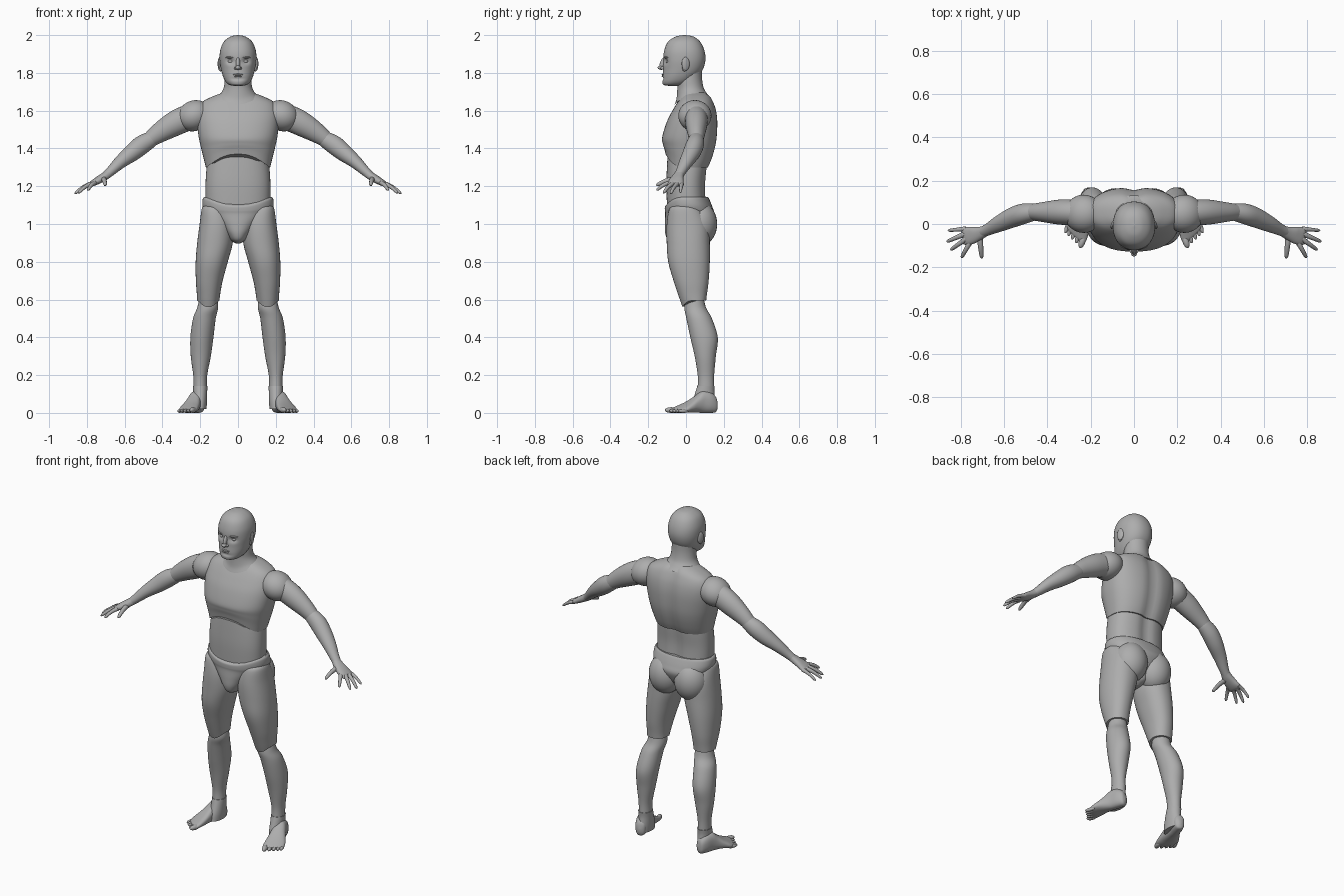
import bpy, bmesh, math
from mathutils import Vector, Matrix
from math import exp, sin, cos, pi

grey = bpy.data.materials.new("plain grey")
grey.diffuse_color = (0.42, 0.42, 0.42, 1)


def finish(name, bm, mirror):
    """Turn a bmesh into a smooth shaded part, mirrored across x if asked."""
    bmesh.ops.recalc_face_normals(bm, faces=bm.faces[:])
    me = bpy.data.meshes.new(name)
    bm.to_mesh(me)
    bm.free()
    me.shade_smooth()
    me.set_sharp_from_angle(angle=math.radians(45))
    me.materials.append(grey)
    ob = bpy.data.objects.new(name, me)
    bpy.context.collection.objects.link(ob)
    if mirror:
        mod = ob.modifiers.new("mirror", 'MIRROR')
        mod.use_mirror_merge = False
    return ob


def spline(rows, n=6):
    """Catmull-Rom resampling of rows of numbers."""
    out = []
    for i in range(len(rows) - 1):
        p0, p1, p2 = rows[max(i - 1, 0)], rows[i], rows[i + 1]
        p3 = rows[min(i + 2, len(rows) - 1)]
        for k in range(n):
            t = k / n
            out.append([0.5 * (2 * b + (c - a) * t + (2 * a - 5 * b + 4 * c - d) * t * t
                        + (3 * b - a - 3 * c + d) * t ** 3)
                        for a, b, c, d in zip(p0, p1, p2, p3)])
    out.append(list(rows[-1]))
    return out


def oval(sides, power):
    """Unit superellipse."""
    f = lambda c: math.copysign(abs(c) ** (2 / power), c)
    return [(f(cos(2 * pi * i / sides)), f(sin(2 * pi * i / sides))) for i in range(sides)]


def skin(name, loops, mirror):
    bm = bmesh.new()
    vs = [[bm.verts.new(p) for p in loop] for loop in loops]
    m = len(vs[0])
    for a, b in zip(vs, vs[1:]):
        for i in range(m):
            bm.faces.new((a[i], a[(i + 1) % m], b[(i + 1) % m], b[i]))
    bm.faces.new(vs[0])
    bm.faces.new(vs[-1])
    return finish(name, bm, mirror)


def column(name, rows, mirror=False, power=2.2, sides=40, tweak=None):
    """Upright loft; row = z, centre x, half width, front y, back y, front lift."""
    loops = []
    for z, cx, rx, y0, y1, lift in spline(rows):
        loop = []
        for c, s in oval(sides, power):
            p = Vector((cx + rx * c, (y0 + y1) / 2 + (y1 - y0) / 2 * s,
                        z + lift * max(0, -s) ** 3))
            loop.append(tweak(p) if tweak else p)
        loops.append(loop)
    return skin(name, loops, mirror)


def limb(name, rows, sides=28, n=6, power=2):
    """Loft along a path; row = x, y, z, half thickness, half width. Always mirrored."""
    rows = spline(rows, n)
    loops = []
    for i, r in enumerate(rows):
        t = (Vector(rows[min(i + 1, len(rows) - 1)][:3]) - Vector(rows[max(i - 1, 0)][:3])).normalized()
        h = t.cross(Vector((0, 0, 1))).normalized()
        u = h.cross(t)
        loops.append([Vector(r[:3]) + h * r[4] * c + u * r[3] * s for c, s in oval(sides, power)])
    return skin(name, loops, True)


def ball(name, loc, size, mirror=True, rot=None):
    bm = bmesh.new()
    m = Matrix.Translation(loc) @ (rot or Matrix()) @ Matrix.Diagonal((*size, 1))
    bmesh.ops.create_uvsphere(bm, u_segments=28, v_segments=18, radius=1, matrix=m)
    return finish(name, bm, mirror)


# Head with sunken eye sockets
def face(p):
    if p.y < -0.04:
        p.y += 0.016 * exp(-((abs(p.x) - 0.04) / 0.02) ** 2 - ((p.z - 1.862) / 0.014) ** 2)
        p.y += 0.006 * exp(-(p.x / 0.03) ** 2 - ((p.z - 1.768) / 0.008) ** 2)
    return p


column("head", [(2.0, 0, .004, -.012, -.004, 0), (1.992, 0, .04, -.055, .04, 0),
                (1.965, 0, .075, -.095, .075, 0), (1.92, 0, .094, -.115, .097, 0),
                (1.87, 0, .097, -.121, .103, 0), (1.82, 0, .09, -.121, .09, 0),
                (1.78, 0, .079, -.124, .06, 0), (1.75, 0, .063, -.125, .025, 0),
                (1.735, 0, .042, -.115, -.01, 0), (1.73, 0, .004, -.07, -.06, 0)],
       sides=64, tweak=face)
limb_tilt = Matrix.Rotation(math.radians(-18), 4, 'X')
ball("nose bridge", (0, -.122, 1.85), (.011, .016, .036), False, limb_tilt)
ball("nose tip", (0, -.134, 1.828), (.014, .016, .011), False)
ball("nostril", (.011, -.124, 1.825), (.009, .012, .008))
ball("eye", (.039, -.092, 1.861), (.015, .014, .011))
ball("brow", (.041, -.1, 1.882), (.027, .014, .006), True, Matrix.Rotation(math.radians(20), 4, 'Z'))
ball("upper lip", (0, -.119, 1.791), (.026, .01, .005), False)
ball("lower lip", (0, -.119, 1.782), (.022, .01, .005), False)
ball("ear", (.097, -.002, 1.848), (.009, .022, .036), True, Matrix.Rotation(math.radians(18), 4, 'Z'))
ball("ear lobe", (.093, -.008, 1.822), (.008, .012, .014))

# Neck with a collar that dips at the front
column("neck", [(1.84, 0, .068, -.03, .085, 0), (1.77, 0, .07, -.048, .085, 0),
                (1.72, 0, .076, -.046, .094, 0), (1.69, 0, .093, -.05, .112, -.025),
                (1.668, 0, .115, -.06, .132, -.035)], power=2)


# Chest with a groove along the spine, arched lower edge
def spine(p):
    if p.y > 0.04:
        p.y -= 0.014 * exp(-(p.x / 0.035) ** 2)
    return p


column("chest", [(1.30, 0, .170, -.108, .121, .07), (1.34, 0, .18, -.114, .138, .055),
                 (1.40, 0, .195, -.123, .156, .025), (1.46, 0, .208, -.126, .166, 0),
                 (1.54, 0, .217, -.102, .169, 0), (1.60, 0, .213, -.072, .162, 0),
                 (1.645, 0, .19, -.045, .147, 0), (1.675, 0, .135, -.025, .13, 0),
                 (1.695, 0, .08, -.01, .105, 0)], power=2.4, sides=64, tweak=spine)
column("abdomen", [(1.08, 0, .17, -.1, .11, 0), (1.2, 0, .172, -.104, .105, 0),
                   (1.3, 0, .166, -.101, .113, 0), (1.4, 0, .15, -.095, .12, 0)],
       power=2.4, sides=64, tweak=spine)

# Pelvis: waist band narrowing to the crotch, with buttocks behind
column("pelvis", [(1.143, 0, .178, -.106, .116, -.045), (1.13, 0, .187, -.112, .124, -.04),
                  (1.09, 0, .187, -.112, .14, -.02), (1.05, 0, .165, -.11, .15, 0),
                  (1.0, 0, .108, -.112, .13, 0), (.95, 0, .066, -.11, .1, 0),
                  (.915, 0, .04, -.095, .08, 0), (.898, 0, .012, -.06, .04, 0)], sides=56)
ball("buttock", (.085, .07, 1.0), (.098, .095, .118))

# Legs
column("thigh", [(1.097, .122, .055, -.06, .06, 0), (1.08, .122, .07, -.088, .08, 0),
                 (1.0, .115, .088, -.102, .12, 0), (.9, .122, .094, -.102, .126, 0),
                 (.8, .139, .085, -.094, .126, 0), (.7, .152, .071, -.066, .12, 0),
                 (.63, .156, .062, -.036, .111, -.02), (.595, .157, .059, -.018, .107, -.035)], True)
column("shin", [(.63, .157, .045, .005, .09, 0), (.56, .16, .055, -.008, .105, 0),
                (.5, .178, .06, .002, .137, 0), (.4, .191, .061, .023, .168, 0),
                (.3, .197, .053, .046, .158, 0), (.2, .2, .037, .062, .149, 0),
                (.14, .2, .035, .062, .149, 0)], True, power=2)

# Feet: a loft from heel to ball, then five toes
heel, ahead, side = Vector((.198, .165, 0)), Vector((.32, -.947, 0)), Vector((.947, .32, 0))


def sole(s, t, z):
    return heel + ahead * (s - .45 * t * min(1, s / .22) ** 2) + side * t + Vector((0, 0, z))


foot = []
for s, w, z0, z1 in spline([(0, .008, .025, .05), (.01, .026, .004, .085), (.04, .035, 0, .11),
                            (.085, .037, 0, .115), (.12, .042, .002, .09), (.16, .051, .002, .062),
                            (.2, .057, 0, .04), (.225, .053, .002, .027), (.235, .04, .006, .02)]):
    foot.append([sole(s, w * c, (z0 + z1) / 2 + (z1 - z0) / 2 * u) for c, u in oval(36, 2.4)])
skin("foot", foot, True)
column("ankle", [(.143, .2, .038, .06, .152, 0), (.11, .2, .037, .05, .15, 0),
                 (.06, .2, .036, .035, .155, 0), (.02, .2, .033, .03, .155, 0)], True, power=2)
turn = Matrix.Rotation(math.atan2(.32, .947), 4, 'Z')
for i in range(5):
    r = (.015, .011, .0105, .01, .01)[i]
    t = (-.040, -.015, .008, .029, .047)[i]
    ball("toe %d" % (i + 1), sole(.226, t, r), (r, .03 if i else .034, r), True, turn)

# Arms
ball("shoulder", (.232, .047, 1.573), (.092, .088, .08), True, Matrix.Rotation(math.radians(28), 4, 'Y'))
limb("upper arm", [(.21, .05, 1.58, .066, .062), (.29, .054, 1.553, .068, .06),
                   (.35, .055, 1.523, .064, .057), (.42, .055, 1.48, .052, .046),
                   (.468, .055, 1.445, .041, .038)])
limb("forearm", [(.44, .056, 1.458, .036, .034), (.462, .055, 1.447, .043, .04),
                 (.51, .047, 1.418, .05, .047), (.56, .03, 1.378, .046, .046),
                 (.62, .002, 1.33, .035, .038), (.67, -.024, 1.283, .026, .028),
                 (.698, -.037, 1.258, .022, .025)])

# Hands: palm, four fingers and a thumb
limb("palm", [(.685, -.032, 1.268, .021, .024), (.71, -.042, 1.25, .021, .03),
              (.745, -.052, 1.229, .019, .039), (.775, -.056, 1.212, .014, .042),
              (.79, -.058, 1.204, .005, .036)], power=2.3)
fingers = {"little finger": ((.775, -.022, 1.212), (.858, -.03, 1.165), .009),
           "ring finger": ((.78, -.046, 1.212), (.864, -.082, 1.16), .010),
           "middle finger": ((.774, -.068, 1.214), (.846, -.12, 1.163), .010),
           "index finger": ((.757, -.085, 1.218), (.796, -.156, 1.178), .010),
           "thumb": ((.712, -.055, 1.238), (.702, -.158, 1.204), .012)}
for name, (a, b, r) in fingers.items():
    a, b = Vector(a), Vector(b)
    rows = []
    for t, k, bend in ((0, 1.25, 0), (.3, 1.1, .006), (.6, .95, .007), (.9, .75, .002), (1, .2, 0)):
        p = a.lerp(b, t)
        rows.append((p.x, p.y, p.z + bend, r * k, r * k))
    limb(name, rows, sides=14, n=4)
